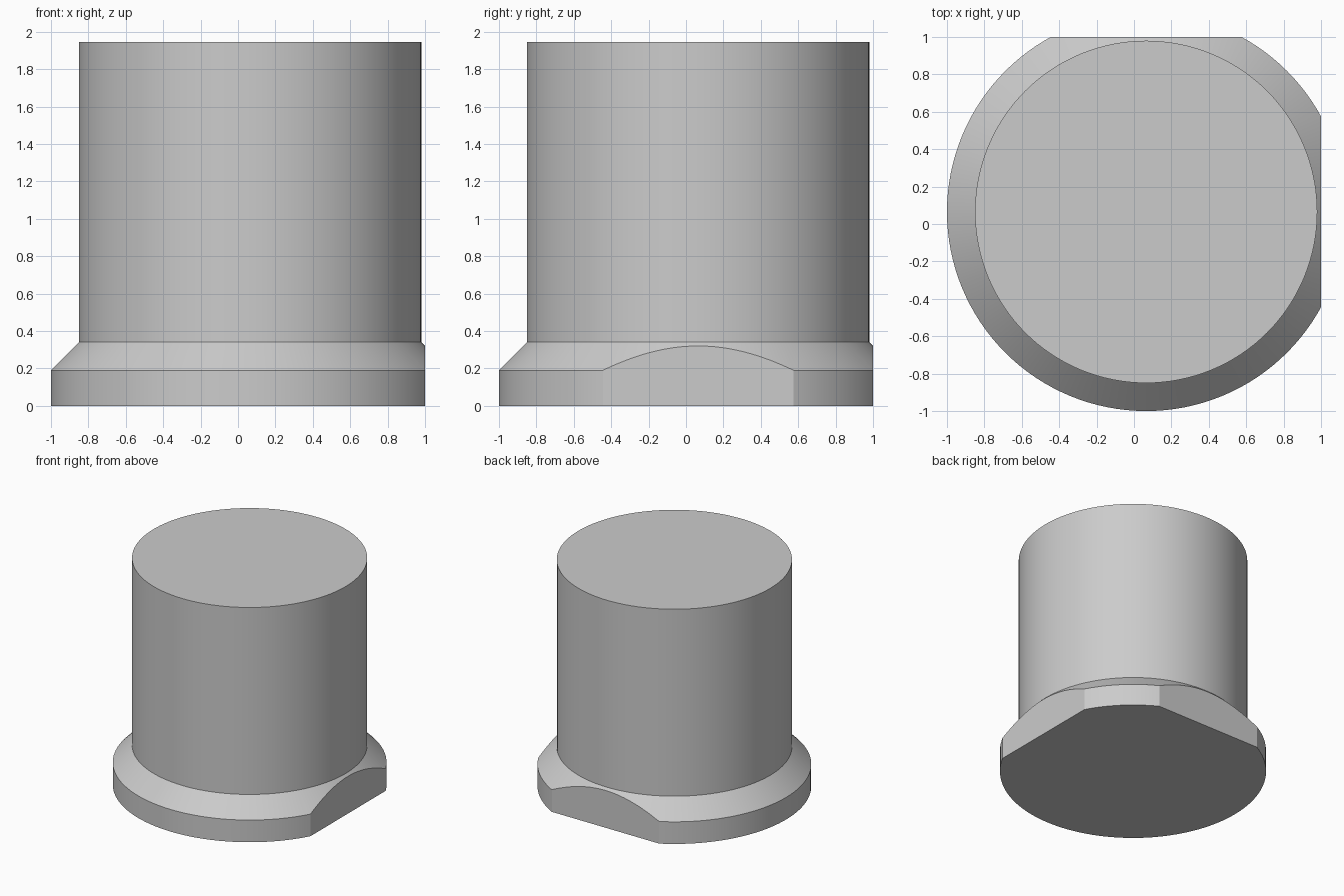
import bpy, bmesh, math
from mathutils import Vector

cube = bpy.data.objects.get("Cube")
if cube:
    bpy.data.objects.remove(cube, do_unlink=True)

CENTER = Vector((0.065, 0.065, 0))
SEGMENTS = 128

# Half profile (radius, height): base, flange rim, chamfer, shank, top
profile = [(0, 0), (1.065, 0), (1.065, 0.19), (0.915, 0.34), (0.915, 1.945), (0, 1.945)]

# Turn the profile into a solid
bm = bmesh.new()
verts = [bm.verts.new(CENTER + Vector((r, 0, z))) for r, z in profile]
edges = [bm.edges.new(pair) for pair in zip(verts, verts[1:])]
bmesh.ops.spin(bm, geom=verts + edges, cent=CENTER, axis=(0, 0, 1),
               angle=math.tau, steps=SEGMENTS, use_duplicate=False)
bmesh.ops.remove_doubles(bm, verts=bm.verts[:], dist=1e-4)

# Merge the fans at both ends into single flat discs
bmesh.ops.dissolve_limit(bm, angle_limit=math.radians(0.5),
                         verts=bm.verts[:], edges=bm.edges[:])

# Cut two flats on the flange, facing left and back
for normal in (Vector((1, 0, 0)), Vector((0, 1, 0))):
    bmesh.ops.bisect_plane(bm, geom=bm.verts[:] + bm.edges[:] + bm.faces[:],
                           plane_co=normal, plane_no=normal, clear_outer=True)
    rim = [e for e in bm.edges if e.is_boundary]
    bmesh.ops.edgeloop_fill(bm, edges=rim)
bmesh.ops.recalc_face_normals(bm, faces=bm.faces[:])

mesh = bpy.data.meshes.new("flanged_pin")
bm.to_mesh(mesh)
bm.free()
pin = bpy.data.objects.new("flanged_pin", mesh)
bpy.context.collection.objects.link(pin)

# Plain grey finish
grey = bpy.data.materials.new("light_grey")
grey.use_nodes = True
color = (0.6, 0.6, 0.6, 1)
grey.diffuse_color = color
grey.node_tree.nodes["Principled BSDF"].inputs["Base Color"].default_value = color
mesh.materials.append(grey)

# Smooth round walls with sharp rims
bpy.ops.object.select_all(action="DESELECT")
pin.select_set(True)
bpy.context.view_layer.objects.active = pin
bpy.ops.object.shade_smooth_by_angle(angle=math.radians(20))
